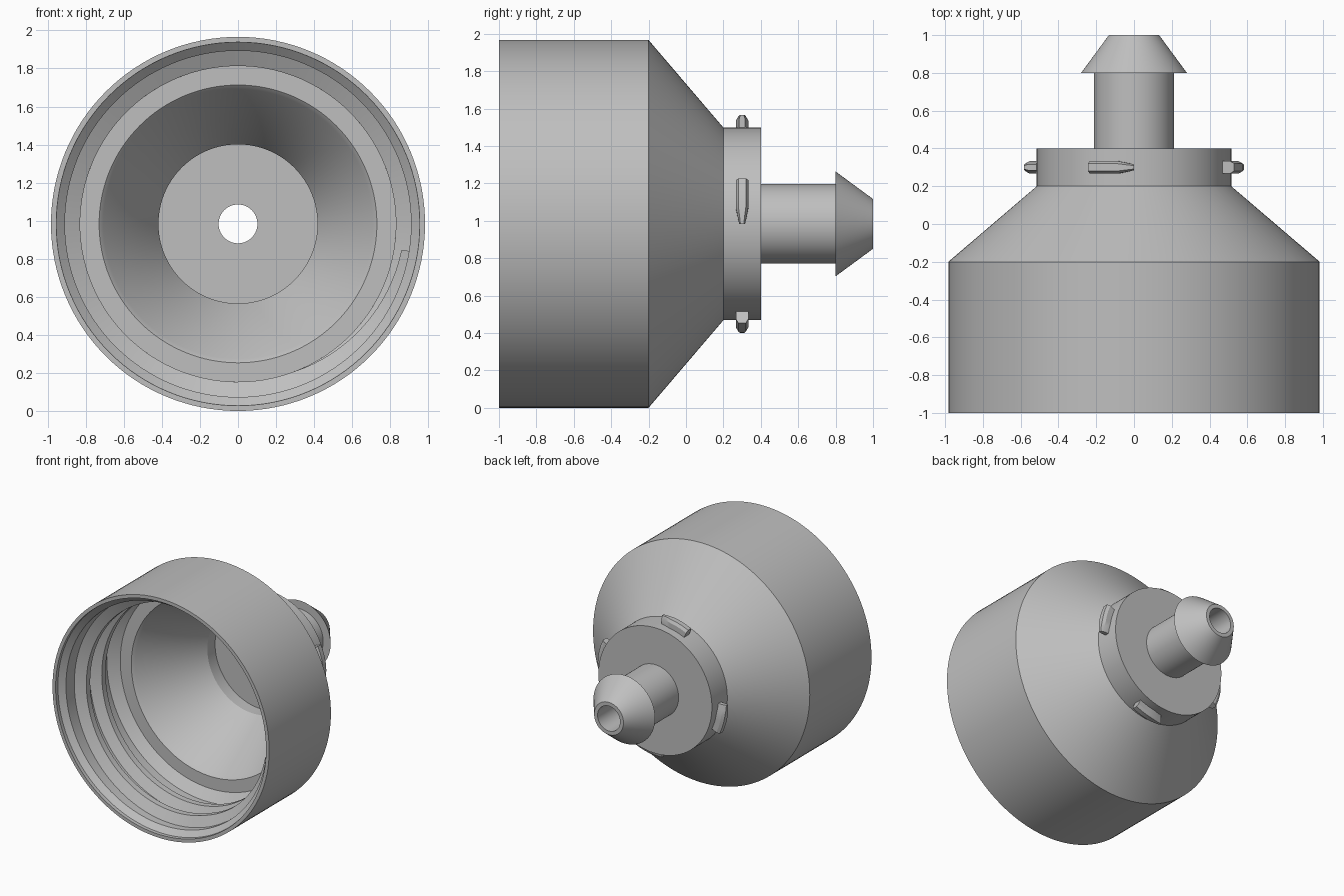
import bpy, bmesh, math

if "Cube" in bpy.data.objects:
    bpy.data.objects.remove(bpy.data.objects["Cube"])

R = 0.983                      # outer radius, also height of the axis
SEG = 128

grey = bpy.data.materials.new("plain grey")
grey.diffuse_color = (0.52, 0.52, 0.52, 1)
grey.use_nodes = True
grey.node_tree.nodes["Principled BSDF"].inputs["Base Color"].default_value = grey.diffuse_color


def ring_point(r, y, a):
    """Point at radius r and angle a around the horizontal y axis."""
    return (r * math.cos(a), y, R + r * math.sin(a))


def loft(name, sections, closed):
    """Skin a list of equal-length point loops; cap the ends when open."""
    bm = bmesh.new()
    rows = [[bm.verts.new(p) for p in s] for s in sections]
    n = len(rows[0])
    count = len(rows) if closed else len(rows) - 1
    for i in range(count):
        a, b = rows[i], rows[(i + 1) % len(rows)]
        for j in range(n):
            k = (j + 1) % n
            bm.faces.new((a[j], a[k], b[k], b[j]))
    if not closed:
        bm.faces.new(rows[0])
        bm.faces.new(rows[-1])
    bmesh.ops.recalc_face_normals(bm, faces=bm.faces)
    mesh = bpy.data.meshes.new(name)
    bm.to_mesh(mesh)
    bm.free()
    mesh.materials.append(grey)
    ob = bpy.data.objects.new(name, mesh)
    bpy.context.collection.objects.link(ob)
    bpy.ops.object.select_all(action='DESELECT')
    bpy.context.view_layer.objects.active = ob
    ob.select_set(True)
    bpy.ops.object.shade_smooth_by_angle(angle=math.radians(25))
    return ob


# Hollow body: outer skin, barbed spout, bore, funnel and cap wall (r, y)
profile = [
    (R, -1), (R, -0.2), (0.515, 0.2), (0.515, 0.4),
    (0.213, 0.4), (0.213, 0.8), (0.28, 0.8), (0.133, 1.0),
    (0.102, 1.0), (0.102, 0.3), (0.418, 0.3), (0.418, 0.2),
    (0.708, -0.32), (0.73, -0.34), (0.83, -0.34), (0.91, -0.40),
    (0.91, -0.93), (0.955, -0.97), (0.955, -1),
]
loft("adapter_body",
     [[ring_point(r, y, math.tau * i / SEG) for r, y in profile]
      for i in range(SEG)], True)

# Internal screw thread: two turns, ramping up at its start
turns, pitch, steps = 2, 0.2, 192
thread = []
for i in range(steps + 1):
    t = turns * i / steps
    a = math.radians(-9) - math.tau * t
    y = -0.85 + pitch * t
    crest = 0.87 - 0.04 * min(1, t * 6)
    thread.append([ring_point(r, y + dy, a) for r, dy in
                   ((0.918, -0.07), (crest, -0.025),
                    (crest, 0.025), (0.918, 0.07))])
loft("inner_thread", thread, False)

# Four bayonet lugs on the neck, each narrowing to a tip
for q in range(4):
    start = math.pi / 2 * q
    lug = []
    for deg, half, top in ((0, 0.016, 0.009), (4.5, 0.025, 0.014),
                           (9, 0.033, 0.02), (14, 0.033, 0.02),
                           (19, 0.033, 0.02), (24.7, 0.033, 0.02)):
        a = start + math.radians(deg)
        lug.append([ring_point(r, 0.3 + dy, a) for r, dy in
                    ((0.505, -half), (0.56, -half), (0.583, -top),
                     (0.583, top), (0.56, half), (0.505, half))])
    loft("neck_lug_%d" % (q + 1), lug, False)
